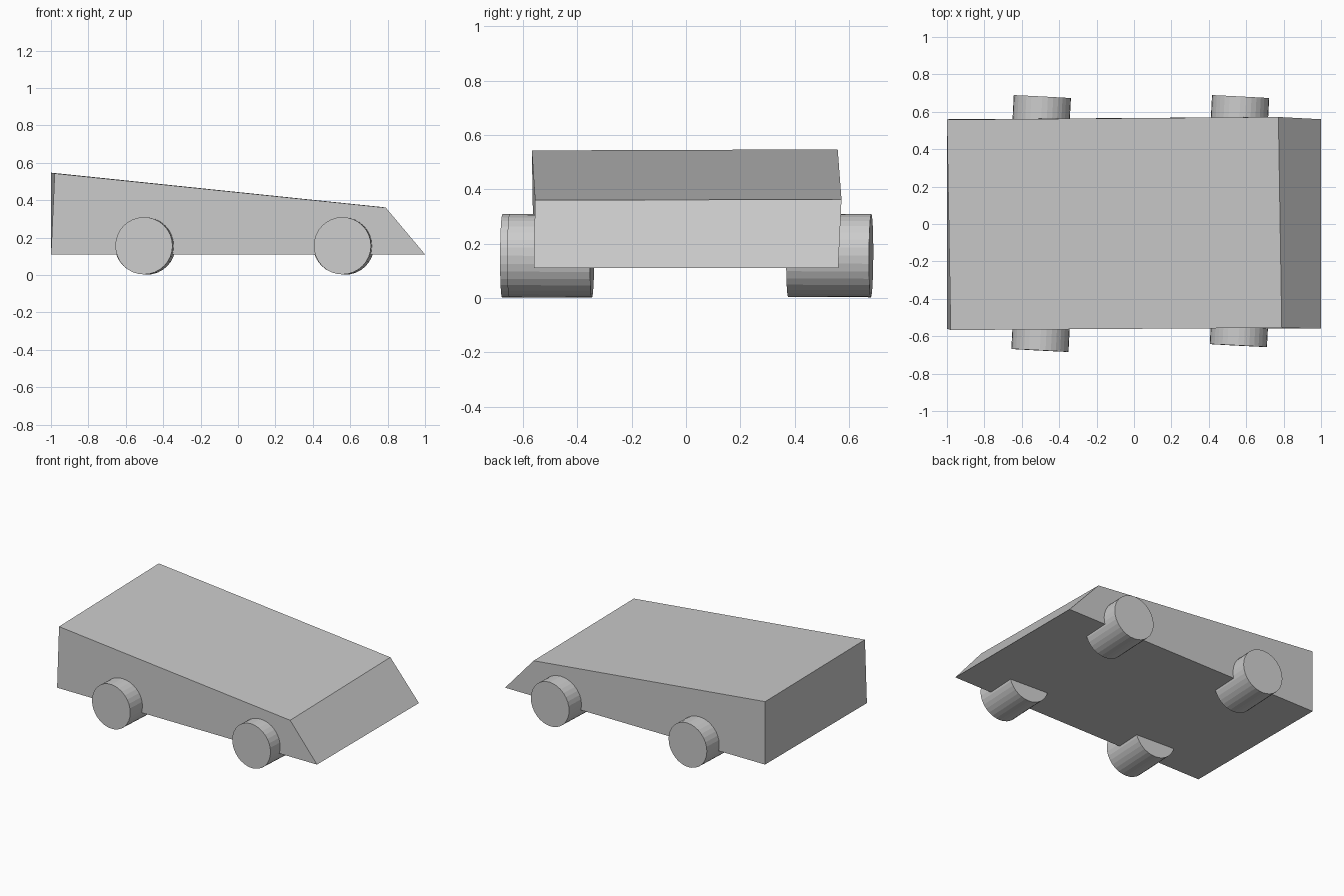
import bpy, bmesh
from mathutils import Matrix, Vector

cube = bpy.data.objects.get("Cube")
if cube:
    bpy.data.objects.remove(cube, do_unlink=True)

grey = bpy.data.materials.new("plain grey")
grey.use_nodes = True
colour = (0.6, 0.6, 0.6, 1)
grey.diffuse_color = colour
grey.node_tree.nodes["Principled BSDF"].inputs["Base Color"].default_value = colour


def add_object(name, bm):
    bmesh.ops.recalc_face_normals(bm, faces=bm.faces)
    mesh = bpy.data.meshes.new(name)
    bm.to_mesh(mesh)
    bm.free()
    mesh.materials.append(grey)
    obj = bpy.data.objects.new(name, mesh)
    bpy.context.collection.objects.link(obj)
    return obj


# Wedge body: the side profile joined across, its roof slightly twisted
near_side = [(-1, -0.56, 0.11), (1, -0.56, 0.11), (0.79, -0.555, 0.36), (-0.98, -0.567, 0.543)]
far_side = [(-1, 0.56, 0.11), (1, 0.56, 0.11), (0.772, 0.572, 0.363), (-1, 0.558, 0.547)]
bm = bmesh.new()
near = [bm.verts.new(p) for p in near_side]
far = [bm.verts.new(p) for p in far_side]
bm.faces.new(near)
bm.faces.new(far)
for i in range(4):
    j = (i + 1) % 4
    bm.faces.new((near[i], near[j], far[j], far[i]))
add_object("body", bm)

# Wheels: solid cylinders toed slightly, each placed by its outer cap centre
axis = Vector((0.052, 1, -0.005)).normalized()
turn = axis.to_track_quat("Z", "Y").to_matrix().to_4x4()
length, radius = 0.305, 0.153
wheels = {
    "rear_right_wheel": (-0.503, -0.676),
    "front_right_wheel": (0.558, -0.65),
    "rear_left_wheel": (-0.49, 0.681),
    "front_left_wheel": (0.57, 0.681),
}
for name, (x, y) in wheels.items():
    inward = axis if y < 0 else -axis
    centre = Vector((x, y, 0.156)) + inward * length / 2
    bm = bmesh.new()
    bmesh.ops.create_cone(bm, cap_ends=True, segments=32, radius1=radius,
                          radius2=radius, depth=length,
                          matrix=Matrix.Translation(centre) @ turn)
    add_object(name, bm)
